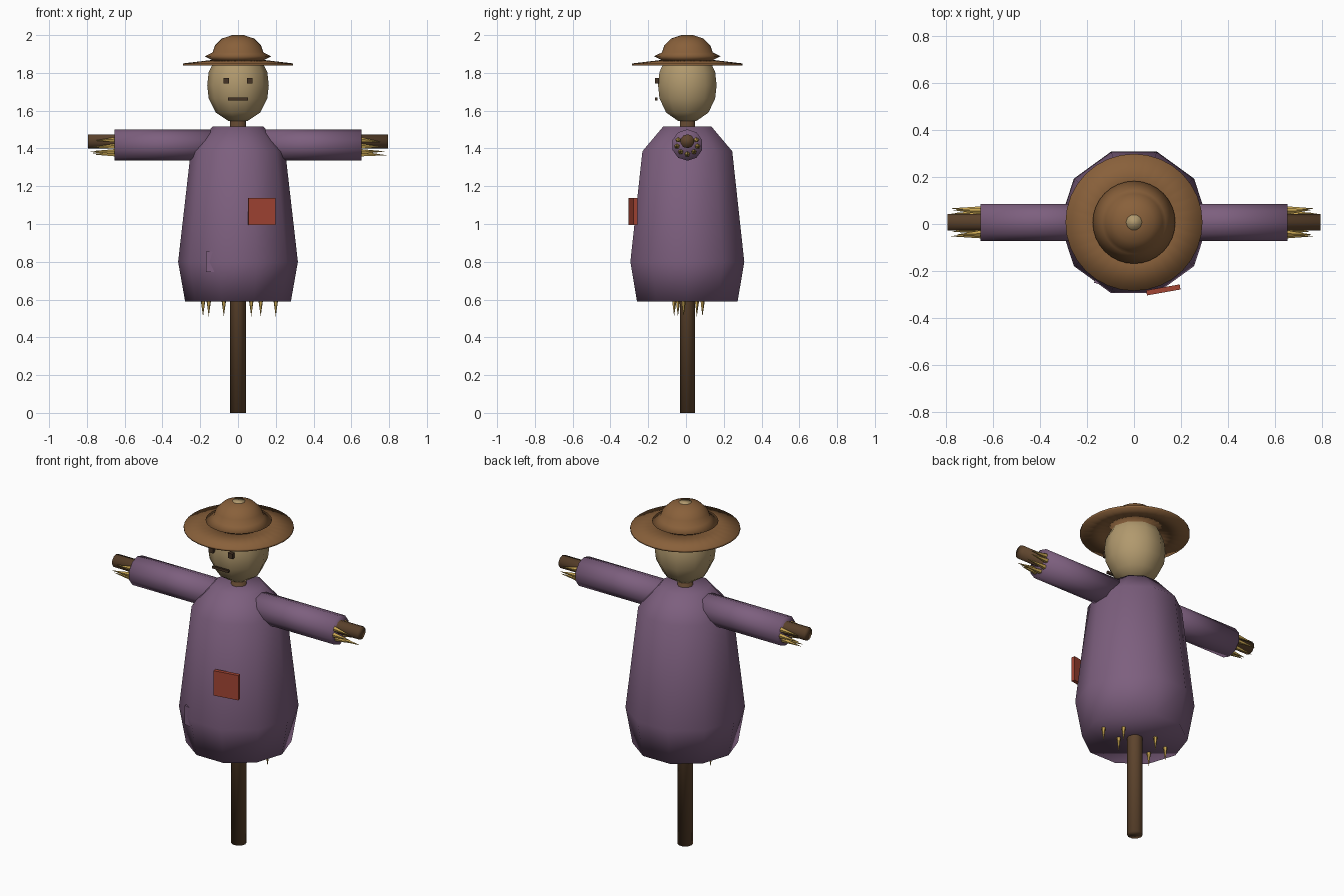
import bpy, bmesh, math, random
from mathutils import Vector, Matrix

cube = bpy.data.objects.get("Cube")
if cube:
    bpy.data.objects.remove(cube, do_unlink=True)

random.seed(4)
CY = 0.007  # depth of the main axis


def material(name, rgb):
    m = bpy.data.materials.new(name)
    m.use_nodes = True
    m.diffuse_color = (*rgb, 1)
    m.node_tree.nodes["Principled BSDF"].inputs["Base Color"].default_value = (*rgb, 1)
    return m


purple = material("purple cloth", (0.205, 0.115, 0.21))
sack = material("tan sackcloth", (0.44, 0.32, 0.155))
felt = material("brown felt", (0.25, 0.118, 0.043))
wood = material("dark wood", (0.115, 0.06, 0.027))
straw = material("golden straw", (0.55, 0.36, 0.08))
red = material("red patch", (0.36, 0.058, 0.033))
dark = material("dark stitching", (0.06, 0.033, 0.018))


def finish(name, bm, mat, smooth):
    bmesh.ops.recalc_face_normals(bm, faces=bm.faces)
    mesh = bpy.data.meshes.new(name)
    for f in bm.faces:
        f.smooth = smooth
    bm.to_mesh(mesh)
    bm.free()
    mesh.materials.append(mat)
    obj = bpy.data.objects.new(name, mesh)
    bpy.context.collection.objects.link(obj)
    return obj


def lathe(name, profile, sides, mat, turn=None, at=(0, CY, 0), closed=False):
    """Revolve (radius, height) points; cap the ends or join them in a loop."""
    bm = bmesh.new()
    rings = []
    for r, z in profile:
        angles = [math.tau * i / sides for i in range(sides)]
        rings.append([bm.verts.new((r * math.cos(a), r * math.sin(a), z)) for a in angles])
    pairs = list(zip(rings, rings[1:]))
    if closed:
        pairs.append((rings[-1], rings[0]))
    else:
        bm.faces.new(rings[0])
        bm.faces.new(rings[-1])
    for low, high in pairs:
        for i in range(sides):
            j = (i + 1) % sides
            bm.faces.new((low[i], low[j], high[j], high[i]))
    if turn:
        bm.transform(turn)
    bm.transform(Matrix.Translation(at))
    return finish(name, bm, mat, True)


def box(name, size, at, mat, yaw=0):
    bm = bmesh.new()
    bmesh.ops.create_cube(bm, size=1)
    bm.transform(Matrix.Translation(at) @ Matrix.Rotation(math.radians(yaw), 4, "Z")
                 @ Matrix.Diagonal((*size, 1)))
    return finish(name, bm, mat, False)


def straws(name, ends):
    """One object of thin cones, each from a base point to a tip point."""
    bm = bmesh.new()
    for base, tip in ends:
        base, tip = Vector(base), Vector(tip)
        way = tip - base
        place = Matrix.Translation((base + tip) / 2) @ way.to_track_quat("Z", "Y").to_matrix().to_4x4()
        bmesh.ops.create_cone(bm, cap_ends=True, segments=5, radius1=0.015, radius2=0,
                              depth=way.length, matrix=place)
    return finish(name, bm, straw, False)


# Wooden frame
sideways = Matrix.Rotation(math.pi / 2, 4, "Y")
lathe("post", [(0.042, 0), (0.042, 1.6)], 10, wood)
lathe("crossbar", [(0.037, -0.795), (0.037, 0.795)], 10, wood, sideways, (0, CY, 1.438))

# Coat
lathe("coat", [(0.28, 0.59), (0.317, 0.8), (0.25, 1.385), (0.135, 1.515)], 10, purple)
for side, label in ((1, "left"), (-1, "right")):
    lathe(label + "_sleeve", [(0.083, -0.275), (0.083, 0.275)], 10, purple, sideways,
          (side * 0.38, CY, 1.418))
    # Straw coming out of the cuff, mostly below the bar
    ends = []
    for i in range(7):
        a = math.radians(150 + 40 * i)
        reach = random.uniform(0.1, 0.14)
        y, z = 0.055 * math.cos(a), 0.05 * math.sin(a)
        ends.append(((side * 0.65, CY + y, 1.42 + z),
                     (side * (0.65 + reach), CY + y * 1.1, 1.415 + z * random.uniform(0.7, 1.1))))
    straws(label + "_cuff_straw", ends)

# Straw hanging from the hem
hem = [(-0.185, 0.03), (-0.155, -0.07), (-0.075, 0.08), (0.07, -0.05), (0.12, 0.05), (0.2, -0.02)]
straws("hem_straw", [((x, CY + y, 0.61), (x, CY + y, 0.51)) for x, y in hem])

# Patches on the front
box("red_patch", (0.145, 0.022, 0.145), (0.125, -0.281, 1.066), red, 10)
box("purple_patch", (0.11, 0.02, 0.11), (-0.115, -0.256, 0.8), purple, -16)

# Head and face
lathe("head", [(0.05, 1.545), (0.118, 1.59), (0.155, 1.665), (0.163, 1.735),
               (0.155, 1.805), (0.118, 1.88), (0.05, 1.925)], 10, sack)
for x, label in ((0.063, "left"), (-0.063, "right")):
    box(label + "_eye", (0.03, 0.02, 0.03), (x, -0.153, 1.758), dark)
box("mouth", (0.105, 0.012, 0.014), (0, -0.158, 1.662), dark)

# Hat
lathe("hat_brim", [(0.12, 1.845), (0.292, 1.838), (0.292, 1.85), (0.14, 1.868)], 32, felt, closed=True)
lathe("hat_crown", [(0.13, 1.855), (0.14, 1.87), (0.176, 1.888), (0.135, 1.908), (0.122, 1.945),
                    (0.085, 1.982), (0.036, 1.998)], 32, felt)
lathe("hat_top_spot", [(0.034, 1.994), (0.034, 2.0)], 10, sack)
